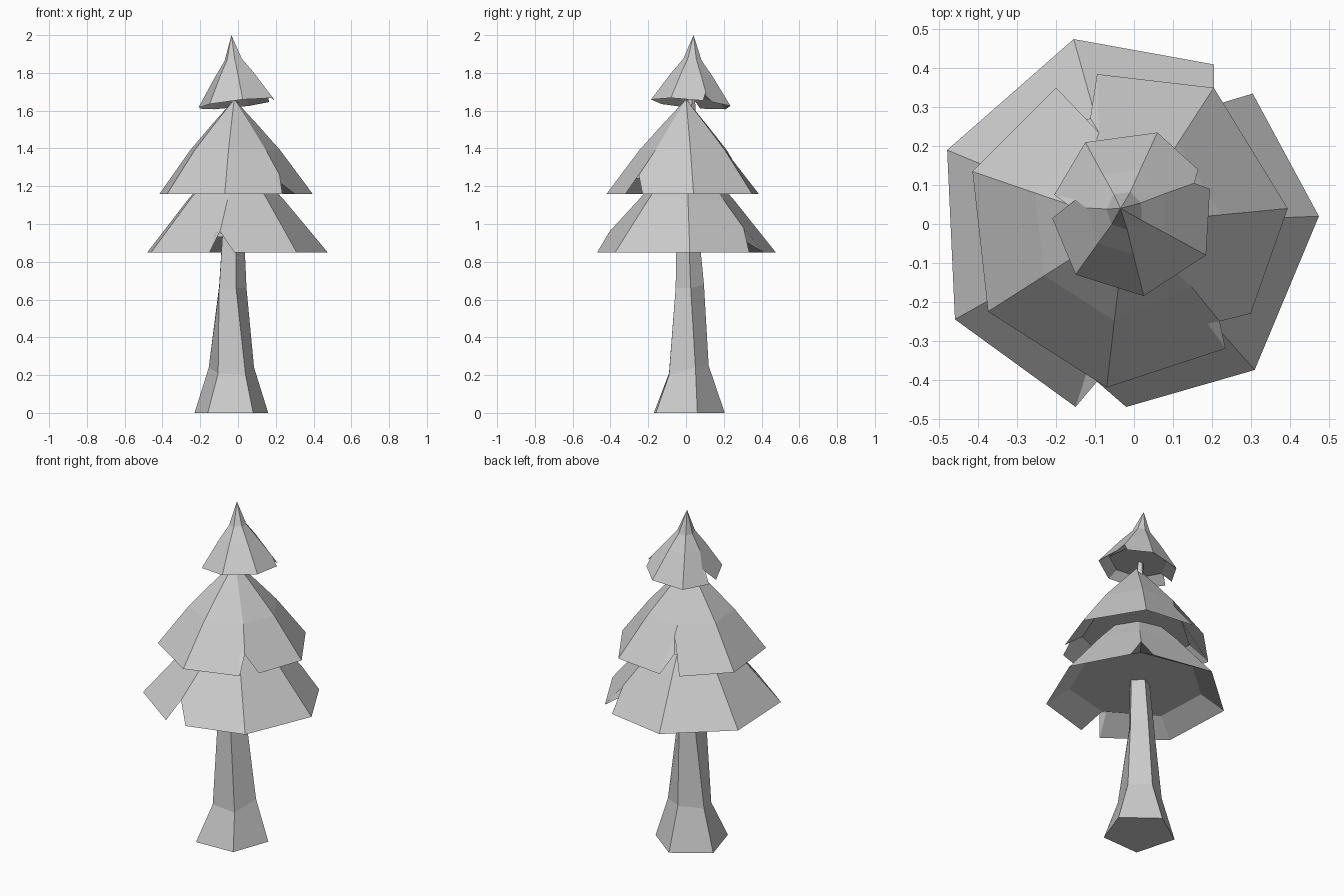
import bpy, bmesh
from mathutils import Vector

if "Cube" in bpy.data.objects:
    bpy.data.objects.remove(bpy.data.objects["Cube"])


def finish(name, bm):
    bmesh.ops.recalc_face_normals(bm, faces=bm.faces[:])
    me = bpy.data.meshes.new(name)
    bm.to_mesh(me)
    bm.free()
    bpy.context.collection.objects.link(bpy.data.objects.new(name, me))


# Trunk: flared five-sided column, then a thin tapering core up to the top tier
def trunk():
    foot = [(-.16, -.17, 0), (.08, -.16, 0), (.16, .06, 0), (-.03, .205, 0), (-.23, .07, 0)]
    knee = [(-.105, -.09, .21), (.04, -.09, .20), (.085, .05, .24), (-.03, .12, .25), (-.155, .05, .24)]
    neck = [(-.10, -.055, .65), (-.01, -.055, .66), (.045, .025, .66), (-.02, .095, .68), (-.10, .05, .67)]
    rings = [foot, knee, neck]
    c = Vector((-.035, .01, 0))
    for z, f, cx, cy in ((1.0, .75, -.03, 0), (1.72, .2, -.02, .03)):
        rings.append([Vector((cx, cy, z)) + f * (Vector((x, y, 0)) - c) for x, y, _ in neck])
    bm = bmesh.new()
    rows = [[bm.verts.new(p) for p in r] for r in rings]
    for a, b in zip(rows, rows[1:]):
        for i in range(5):
            j = (i + 1) % 5
            bm.faces.new((a[i], a[j], b[j], b[i]))
    bm.faces.new(rows[0])
    bm.faces.new(rows[-1])
    finish("trunk", bm)


# Foliage tier: seven corners; a corner given as three points is a V-shaped slit
# (rim point, slit tip, rim point). Rings are the rim scaled toward the apex.
def tier(name, z0, corners, profile, apex, lift, center=(0, 0), tilt=(0, 0)):
    bm = bmesh.new()
    c0, top = Vector((*center, z0)), Vector(apex)

    def lean(x, y):
        return tilt[0] * x + tilt[1] * y

    rim, mean = [], []
    for c in corners:
        pts = [(*p, z0) if len(p) == 2 else p for p in c]
        rim.append([bm.verts.new((x, y, z + lean(x, y))) for x, y, z in pts])
        a, b = pts[0], pts[-1]
        m = Vector(((a[0] + b[0]) / 2, (a[1] + b[1]) / 2, z0))
        m.z += lean(m.x, m.y)
        mean.append(m - c0)
    n = len(corners)

    def ring(f, z):
        c = c0.lerp(top, (z - z0) / (top.z - z0))
        return [bm.verts.new(c + f * m) for m in mean]

    rows = [ring(f, z) for f, z in profile]
    under = ring(.74, z0 + lift)
    tip = bm.verts.new(top)
    for i in range(n):
        j = (i + 1) % n
        a, b = rim[i][1:] or rim[i], rim[j][:2]
        # first skirt panel outside and matching panel underneath
        for inner in (rows[0], under):
            bm.faces.new(a + b + [inner[j], inner[i]])
        for lo, hi in zip(rows, rows[1:]):
            bm.faces.new((lo[i], lo[j], hi[j], hi[i]))
        bm.faces.new((rows[-1][i], rows[-1][j], tip))
    bm.faces.new(under)
    finish(name, bm)


trunk()

tier("lower_branches", .85,
     [[(.475, .02)], [(.305, .335), (.205, .305, .98), (.205, .41)], [(-.155, .475)],
      [(-.48, .19)], [(-.46, -.245)], [(-.15, -.47), (-.095, -.405, .96), (-.02, -.47)],
      [(.31, -.375)]],
     [(.53, 1.13), (.27, 1.27)], (-.02, 0, 1.40), .08)

tier("middle_branches", 1.16,
     [[(.395, .04)], [(.205, .35)], [(-.095, .385), (-.09, .235, 1.34), (-.2, .35)],
      [(-.415, .135)], [(-.375, -.225)], [(-.07, -.42)],
      [(.235, -.32), (.22, -.25, 1.26), (.30, -.23)]],
     [(.59, 1.39), (.29, 1.53)], (-.02, 0, 1.66), .08)

tier("top_branches", 1.64,
     [[(.195, .09), (.155, .105, 1.69), (.165, .14)], [(.06, .235)], [(-.125, .21)],
      [(-.205, .075), (-.15, .062, 1.71), (-.21, .015)], [(-.15, -.13)], [(.025, -.185)],
      [(.185, -.08)]],
     [(.52, 1.79), (.23, 1.87)], (-.035, .04, 2.0), .04, (-.005, .02), (.11, -.09))
